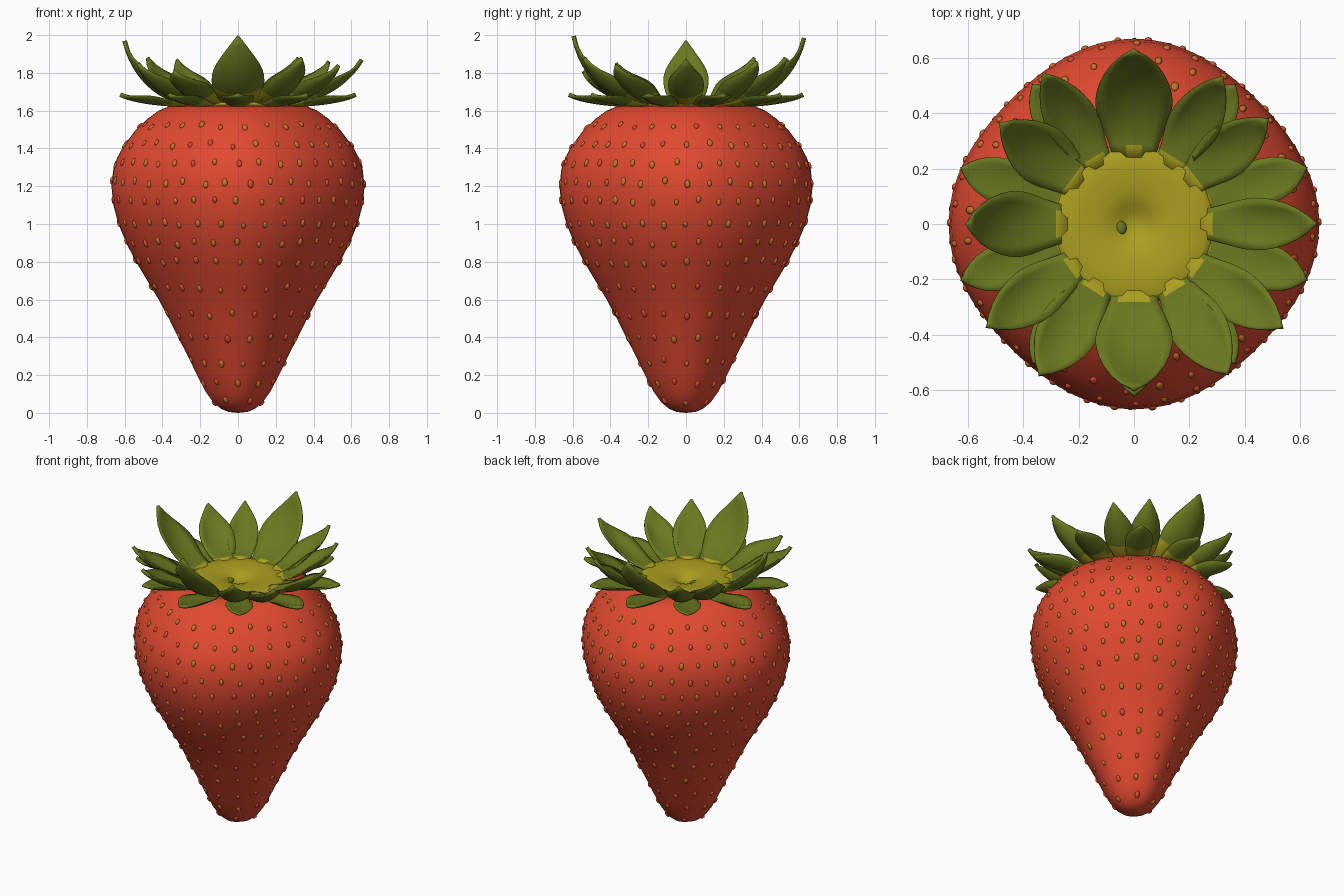
import bpy, bmesh, math, random
from mathutils import Vector, Matrix

if "Cube" in bpy.data.objects:
    bpy.data.objects.remove(bpy.data.objects["Cube"])

random.seed(4)

def material(name, col):
    m = bpy.data.materials.new(name)
    m.diffuse_color = (*col, 1)
    m.use_nodes = True
    m.node_tree.nodes["Principled BSDF"].inputs["Base Color"].default_value = m.diffuse_color
    return m

RED = material("berry red", (0.76, 0.068, 0.030))
GREEN = material("leaf green", (0.145, 0.19, 0.014))
YELLOW = material("calyx yellow", (0.41, 0.345, 0.014))
SEED = material("seed orange", (0.56, 0.19, 0.02))

def make(name, bm, mats):
    bmesh.ops.recalc_face_normals(bm, faces=bm.faces)
    for f in bm.faces:
        f.smooth = True
    me = bpy.data.meshes.new(name)
    bm.to_mesh(me)
    bm.free()
    for m in mats:
        me.materials.append(m)
    ob = bpy.data.objects.new(name, me)
    bpy.context.collection.objects.link(ob)
    return ob

def squarish(a):
    """The berry is slightly narrower on the diagonals."""
    return .972 + .028 * math.cos(4 * a)

def lathe(profile, seg=72, factor=lambda a: 1):
    """Revolve (radius, z) points; both ends close on the axis."""
    bm = bmesh.new()
    rings = []
    for r, z in profile:
        if r == 0:
            rings.append([bm.verts.new((0, 0, z))] * seg)
        else:
            ring = []
            for i in range(seg):
                a = 2 * math.pi * i / seg
                q = r * factor(a)
                ring.append(bm.verts.new((q * math.cos(a), q * math.sin(a), z)))
            rings.append(ring)
    for a, b in zip(rings, rings[1:]):
        for i in range(seg):
            j = (i + 1) % seg
            bm.faces.new(list(dict.fromkeys((a[i], a[j], b[j], b[i]))))
    return bm

# Berry body
BODY = [(0, 0), (.05, .005), (.09, .022), (.13, .055), (.17, .11), (.217, .2), (.265, .3),
        (.317, .4), (.366, .5), (.42, .6), (.48, .7), (.54, .8), (.592, .9), (.633, 1.0),
        (.66, 1.1), (.67, 1.2), (.66, 1.29), (.64, 1.35), (.608, 1.41), (.54, 1.5),
        (.475, 1.56), (.42, 1.6), (.37, 1.621), (.3, 1.63), (.2, 1.62), (.1, 1.59), (0, 1.57)]
make("berry_body", lathe(BODY, factor=squarish), [RED])

# Seeds: staggered rows of small beads, with an orange cap on a red bump
def body_at(z):
    for (r0, z0), (r1, z1) in zip(BODY, BODY[1:]):
        if z0 <= z <= z1:
            k = (z - z0) / (z1 - z0)
            return r0 + (r1 - r0) * k, (r1 - r0) / (z1 - z0)

bm = bmesh.new()
rows = [.06, .16, .27, .4, .52, .66, .8, .9, 1.0, 1.12, 1.22, 1.32, 1.42, 1.52]
for k, z in enumerate(rows):
    n = max(6, int(2 * math.pi * body_at(z)[0] / .12))
    for i in range(n):
        a = 2 * math.pi * (i + .5 * (k % 2)) / n + random.uniform(-.02, .02)
        zz = z + random.uniform(-.012, .012)
        r, slope = body_at(zz)
        r *= squarish(a)
        out = Vector((math.cos(a), math.sin(a), -slope)).normalized()
        side = Vector((-math.sin(a), math.cos(a), 0))
        up = out.cross(side)
        rot = Matrix((side, up, out)).transposed().to_4x4()
        pos = Vector((r * math.cos(a), r * math.sin(a), zz))
        s = random.uniform(.8, 1.1)
        orange = random.random() < (.85 if zz > .6 else .5)
        res = bmesh.ops.create_icosphere(bm, subdivisions=2, radius=1,
                                         matrix=Matrix.Translation(pos) @ rot @ Matrix.Diagonal((.014 * s, .021 * s, .010, 1)))
        for f in {f for v in res["verts"] for f in v.link_faces}:
            high = (f.calc_center_median() - pos).dot(out) > .0045
            f.material_index = 1 if orange and high else 0
make("seeds", bm, [RED, SEED])

# Calyx disc with a dimple in the middle
make("calyx_disc", lathe([(0, 1.605), (.04, 1.61), (.07, 1.632), (.12, 1.647), (.2, 1.653),
                          (.265, 1.653), (.285, 1.642), (.295, 1.625), (.25, 1.61), (0, 1.58)]), [YELLOW])

# Stem nub
bm = bmesh.new()
bmesh.ops.create_uvsphere(bm, u_segments=12, v_segments=8, radius=1,
                          matrix=Matrix.Translation((-.05, -.015, 1.615)) @ Matrix.Diagonal((.024, .027, .015, 1)))
make("stem_nub", bm, [GREEN])

# Leaves: curved blades with a lens-shaped cross-section
OUTLINE = [.55, .64, .76, .88, .96, 1, .98, .91, .78, .58, .33, .04]
ACROSS = [-1, -.66, -.33, 0, .33, .66, 1]

def leaf(name, angle, tip_r, tip_z, width, base_z, bend, cup=.05, base_r=.24):
    a = math.radians(angle)
    out = Vector((math.cos(a), math.sin(a), 0))
    side = Vector((-math.sin(a), math.cos(a), 0))
    bm = bmesh.new()
    rings = []
    n = len(OUTLINE) - 1
    dr = (tip_r - base_r) / math.sin(bend)
    h = (tip_z - base_z) / (1 - math.cos(bend))
    for i, w in enumerate(OUTLINE):
        t = i / n * bend
        c = out * (base_r + dr * math.sin(t)) + Vector((0, 0, base_z + h * (1 - math.cos(t))))
        tan = (out * dr * math.cos(t) + Vector((0, 0, h * math.sin(t)))).normalized()
        nor = tan.cross(side).normalized()
        ring = []
        for sgn, us in ((1, ACROSS), (-1, ACROSS[::-1])):
            for u in us:
                lift = cup * w * w * u * u * math.sin(i / n * 2.5) + sgn * (.003 + .009 * (1 - u * u))
                ring.append(bm.verts.new(c + side * (u * w * width / 2) + nor * lift))
        rings.append(ring)
    m = len(rings[0])
    for p, q in zip(rings, rings[1:]):
        for j in range(m):
            k = (j + 1) % m
            f = bm.faces.new((p[j], p[k], q[k], q[j]))
            # yellow at the base, further out on the underside
            r = f.calc_center_median().to_2d().length
            f.material_index = 1 if r < (.265 if j < 7 else .41) else 0
    bm.faces.new(rings[0]).material_index = 1
    bm.faces.new(rings[-1])
    make(name, bm, [GREEN, YELLOW])

# Upper ring: (angle, tip radius, tip height, width)
UPPER = [(0, .655, 1.87, .19), (38, .61, 1.86, .19), (59, .615, 1.88, .19), (90, .625, 1.985, .28),
         (121, .63, 1.87, .19), (143, .60, 1.88, .22), (180, .60, 1.97, .24), (-145, .645, 1.85, .20),
         (-122, .64, 1.81, .22), (-90, .595, 1.995, .28), (-58, .635, 1.88, .21), (-35, .65, 1.84, .19)]
for i, (a, r, z, w) in enumerate(UPPER):
    leaf(f"upper_leaf_{i + 1}", a, r, z, w, 1.642, 1.3 if z > 1.95 else 1.05)

# Lower ring: ten nearly flat leaves
for i in range(10):
    a = 18 + 36 * i
    leaf(f"lower_leaf_{i + 1}", a, .655 if abs(math.cos(math.radians(a))) > .9 else .62,
         1.685, .17, 1.63, 1.2, cup=.03)
